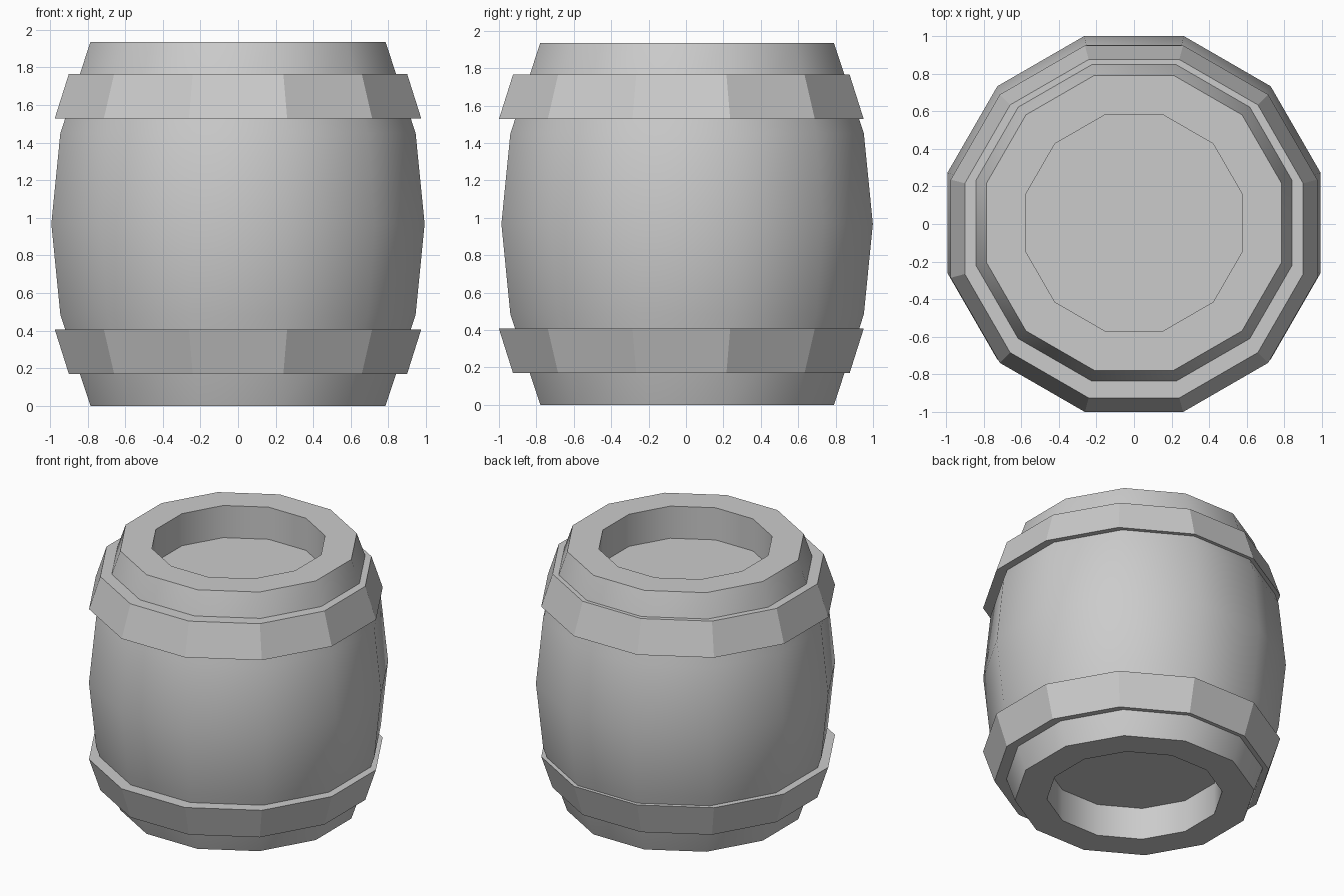
import bpy, bmesh, math

if "Cube" in bpy.data.objects:
    bpy.data.objects.remove(bpy.data.objects["Cube"])

SIDES = 12
HEIGHT = 1.935


def lathe(name, profile, closed, y):
    """Spin a profile of (flat-to-centre distance, z) into a 12-sided solid."""
    bm = bmesh.new()
    rings = []
    for apothem, z in profile:
        r = apothem / math.cos(math.pi / SIDES)
        ring = []
        for i in range(SIDES):
            a = 2 * math.pi * (i + 0.5) / SIDES
            ring.append(bm.verts.new((r * math.cos(a), r * math.sin(a), z)))
        rings.append(ring)
    pairs = list(zip(rings, rings[1:]))
    if closed:
        pairs.append((rings[-1], rings[0]))
    else:
        bm.faces.new(rings[0])
        bm.faces.new(rings[-1])
    for low, high in pairs:
        for i in range(SIDES):
            j = (i + 1) % SIDES
            bm.faces.new((low[i], low[j], high[j], high[i]))
    bmesh.ops.recalc_face_normals(bm, faces=bm.faces)
    mesh = bpy.data.meshes.new(name)
    bm.to_mesh(mesh)
    bm.free()
    obj = bpy.data.objects.new(name, mesh)
    obj.location.y = y
    bpy.context.collection.objects.link(obj)
    return obj


# Bulging barrel body with a recessed panel at each end
lower = [(0.575, 0.24), (0.575, 0), (0.785, 0), (0.945, 0.484)]
upper = [(r, HEIGHT - z) for r, z in reversed(lower)]
body = lathe("barrel_body", lower + [(0.993, HEIGHT / 2)] + upper, False, 0.006)
bpy.ops.object.select_all(action='DESELECT')
body.select_set(True)
bpy.context.view_layer.objects.active = body
bpy.ops.object.shade_smooth_by_angle(angle=math.radians(40))

# Flared flat-shaded hoops, mirrored top and bottom and set slightly forward
hoop = [(0.80, 0.17), (0.90, 0.17), (0.975, 0.407), (0.87, 0.407)]
lathe("lower_hoop", hoop, True, -0.025)
lathe("upper_hoop", [(r, HEIGHT - z) for r, z in hoop], True, -0.025)
